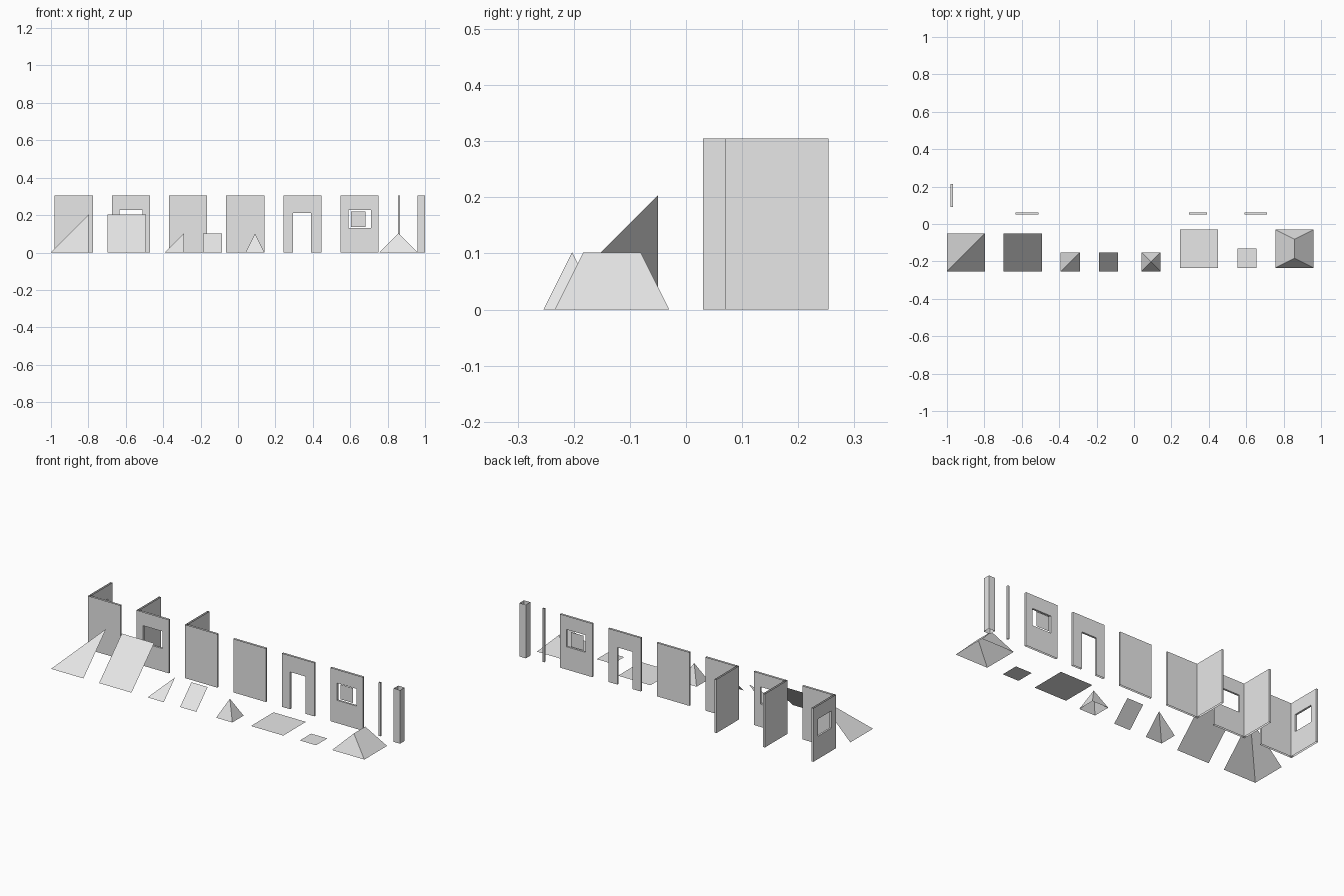
import bpy, bmesh
from mathutils import Vector

cube = bpy.data.objects.get("Cube")
if cube:
    bpy.data.objects.remove(cube, do_unlink=True)

grey = bpy.data.materials.new("light grey")
grey.use_nodes = True
grey.diffuse_color = (0.8, 0.8, 0.8, 1)
grey.node_tree.nodes["Principled BSDF"].inputs["Base Color"].default_value = (0.8, 0.8, 0.8, 1)

WALL_L, WALL_H, THICK = 0.204, 0.305, 0.011
WALL_Y, PITCH, FIRST_X = 0.05, 0.3055, -0.98


def finish(name, bm, recalc=True):
    bmesh.ops.remove_doubles(bm, verts=bm.verts, dist=0.0002)
    if recalc:
        bmesh.ops.recalc_face_normals(bm, faces=bm.faces)
    mesh = bpy.data.meshes.new(name)
    bm.to_mesh(mesh)
    bm.free()
    mesh.materials.append(grey)
    obj = bpy.data.objects.new(name, mesh)
    bpy.context.collection.objects.link(obj)
    return obj


def face(bm, *points):
    bm.faces.new([bm.verts.new(p) for p in points])


def panel(bm, origin, along, across, hole=None, start_cap=True):
    """Thin wall, open above and below, with an optional framed opening."""
    o, a, t = Vector(origin), Vector(along), Vector(across) * THICK

    def at(u, z, back):
        return o + a * u + t * back + Vector((0, 0, z))

    h = hole or (0, 0, 0, 0)
    us = sorted({0, h[0], h[1], WALL_L})
    zs = sorted({0, h[2], h[3], WALL_H})
    for u0, u1 in zip(us, us[1:]):
        for z0, z1 in zip(zs, zs[1:]):
            if hole and h[0] <= u0 < h[1] and h[2] <= z0 < h[3]:
                continue
            for back in (0, 1):
                face(bm, at(u0, z0, back), at(u1, z0, back), at(u1, z1, back), at(u0, z1, back))
    # end caps and jambs
    uprights = [(WALL_L, 0, WALL_H)] + ([(0, 0, WALL_H)] if start_cap else [])
    levels = []
    if hole:
        uprights += [(h[0], h[2], h[3]), (h[1], h[2], h[3])]
        levels = [z for z in h[2:] if z > 0]
    for u, z0, z1 in uprights:
        face(bm, at(u, z0, 0), at(u, z0, 1), at(u, z1, 1), at(u, z1, 0))
    for z in levels:
        face(bm, at(h[0], z, 0), at(h[1], z, 0), at(h[1], z, 1), at(h[0], z, 1))


def tube(name, x, y, size):
    """Square post without end faces."""
    bm = bmesh.new()
    s = size / 2
    ring = [(x - s, y - s), (x + s, y - s), (x + s, y + s), (x - s, y + s)]
    for p, q in zip(ring, ring[1:] + ring[:1]):
        face(bm, (*p, 0), (*q, 0), (*q, WALL_H), (*p, WALL_H))
    finish(name, bm)


def roof(name, x, y, faces):
    """Open roof sheet from faces given relative to its front corner."""
    bm = bmesh.new()
    for pts in faces:
        face(bm, *[(x + px, y + py, pz) for px, py, pz in pts])
    finish(name, bm, recalc=False)


# Walls
window = (0.042, 0.163, 0.13, 0.228)
door = (0.052, 0.148, 0, 0.212)
walls = [("corner_wall_side_window", None, window, True),
         ("corner_wall_front_window", window, None, True),
         ("corner_wall_plain", None, None, True),
         ("plain_wall", None, None, False),
         ("door_wall", door, None, False),
         ("window_wall", window, None, False)]
for i, (name, front_hole, side_hole, corner) in enumerate(walls):
    bm = bmesh.new()
    x = FIRST_X + i * PITCH
    panel(bm, (x, WALL_Y, 0), (1, 0, 0), (0, 1, 0), front_hole)
    if corner:
        panel(bm, (x, WALL_Y, 0), (0, 1, 0), (1, 0, 0), side_hole, start_cap=False)
    finish(name, bm)

# Shutter pane partly filling the last window
bm = bmesh.new()
y = WALL_Y + THICK * 0.9
face(bm, (0.603, y, 0.136), (0.683, y, 0.136), (0.683, y, 0.22), (0.603, y, 0.22))
finish("window_pane", bm, recalc=False)

# Posts
tube("thin_post", 0.86, 0.05, 0.01)
tube("square_post", 0.98, 0.05, 0.04)

# Roof corners, slopes and flat sheets in two sizes
for label, s, corner_x, slope_x, flat_x in (("large", 0.204, -1, -0.697, 0.245),
                                            ("small", 0.102, -0.392, -0.187, 0.553)):
    top = (s, s, s)
    roof(label + "_roof_corner", corner_x, -0.254,
         [[(0, 0, 0), (s, 0, 0), top], [(0, 0, 0), top, (0, s, 0)]])
    roof(label + "_roof_slope", slope_x, -0.254,
         [[(0, 0, 0), (s, 0, 0), top, (0, s, s)]])
    roof(label + "_roof_flat", flat_x, -0.234,
         [[(0, 0, 0), (s, 0, 0), (s, s, 0), (0, s, 0)]])


# Hipped roofs: a ridge of zero length makes the pyramid
def hipped(name, x, y, w, hip, height):
    a, b, c, d = (0, 0, 0), (w, 0, 0), (w, w, 0), (0, w, 0)
    f, k = (w / 2, hip, height), (w / 2, w - hip, height)
    if hip * 2 >= w:
        sides = [[b, c, f], [d, a, f]]
    else:
        sides = [[b, c, k, f], [d, a, f, k]]
    roof(name, x, y, [[a, b, f], [c, d, k]] + sides)


hipped("pyramid_roof", 0.04, -0.254, 0.102, 0.051, 0.102)
hipped("ridge_roof", 0.756, -0.234, 0.204, 0.051, 0.102)
